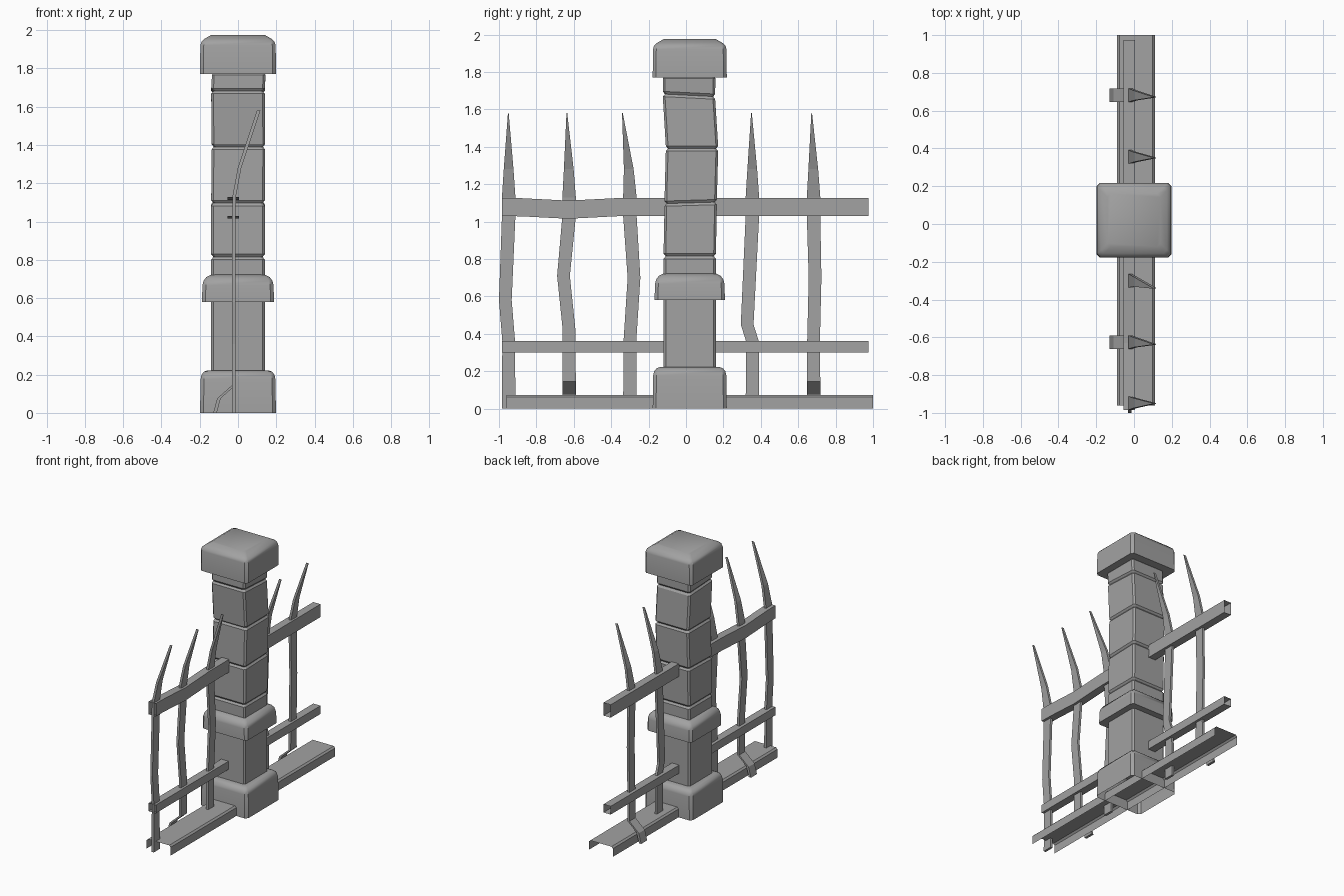
import bpy
import bmesh
import math

cube = bpy.data.objects.get("Cube")
if cube:
    bpy.data.objects.remove(cube, do_unlink=True)

grey = bpy.data.materials.new("stone_grey")
grey.use_nodes = True
grey.diffuse_color = (0.36, 0.36, 0.36, 1)
grey.node_tree.nodes["Principled BSDF"].inputs["Base Color"].default_value = grey.diffuse_color

PILLAR_Y = 0.02


def loft(name, rings, closed=True, caps=(True, True), smooth=None):
    """Skin a row of matching cross-sections."""
    bm = bmesh.new()
    rows = [[bm.verts.new(p) for p in ring] for ring in rings]
    n = len(rows[0])
    for a, b in zip(rows, rows[1:]):
        for i in range(n if closed else n - 1):
            j = (i + 1) % n
            bm.faces.new((a[i], a[j], b[j], b[i]))
    for row, cap in zip((rows[0], rows[-1]), caps):
        if cap:
            bm.faces.new(row)
    bmesh.ops.recalc_face_normals(bm, faces=bm.faces)
    mesh = bpy.data.meshes.new(name)
    bm.to_mesh(mesh)
    bm.free()
    mesh.materials.append(grey)
    obj = bpy.data.objects.new(name, mesh)
    bpy.context.collection.objects.link(obj)
    if smooth:
        mesh.shade_smooth()
        mesh.set_sharp_from_angle(angle=math.radians(smooth))
    return obj


def square(z, half, chamfer=0.012, dx=0.0, dy=0.0, tilt=0.0):
    """Square ring with cut corners, optionally shifted and tilted along y."""
    c = half - chamfer
    pts = [(half, -c), (half, c), (c, half), (-c, half),
           (-half, c), (-half, -c), (-c, -half), (c, -half)]
    return [(x + dx, y + dy + PILLAR_Y, z + tilt * y) for x, y in pts]


def block(name, profile, caps):
    loft(name, [square(z, h, 0.018) for z, h in profile], caps=caps, smooth=40)


# Stone base, collar and cap
block("pillar_base", [(0, 0.198), (0.175, 0.196), (0.2, 0.19), (0.215, 0.178), (0.222, 0.16),
                      (0.222, 0.13)], (False, True))
block("pillar_collar", [(0.58, 0.13), (0.58, 0.188), (0.665, 0.186), (0.69, 0.18), (0.71, 0.165),
                        (0.722, 0.14)], (True, True))
block("pillar_cap", [(1.77, 0.13), (1.77, 0.198), (1.92, 0.197), (1.94, 0.191), (1.955, 0.175),
                     (1.975, 0.14)], (True, True))

# Lower shaft
loft("lower_shaft", [square(0.2, 0.14), square(0.6, 0.14)])

# Upper shaft: weathered courses split by narrow grooves
joints = [(0.7, 0, 0, 0), (0.815, 0, 0, 0), (1.1, 0, 0.005, 0.03),
          (1.39, 0.002, 0.012, 0), (1.675, 0, -0.004, -0.05), (1.78, 0.004, -0.003, 0)]
for k, (low, high) in enumerate(zip(joints, joints[1:])):
    (z0, x0, y0, t0), (z1, x1, y1, t1) = low, high
    rings = [square(z0, 0.129, 0.012, x0, y0, t0), square(z0 + 0.014, 0.14, 0.012, x0, y0, t0),
             square(z1 - 0.014, 0.14, 0.012, x1, y1, t1), square(z1, 0.129, 0.012, x1, y1, t1)]
    loft(f"upper_shaft_course_{k + 1}", rings)

# Kerb: folded channel, open below and at the ends
kerb = [(-0.09, 0), (-0.09, 0.062), (-0.078, 0.074), (0.098, 0.074), (0.11, 0.062), (0.11, 0)]
loft("kerb_channel", [[(x, y, z) for x, z in kerb] for y in (-0.96, 1.0)],
     closed=False, caps=(False, False))


# Hollow rails
def rail(name, height, path):
    rings = [[(-0.055, y, z), (0.005, y, z), (0.005, y, z + height), (-0.055, y, z + height)]
             for y, z in path]
    loft(name, rings, caps=(False, False))


rail("upper_rail", 0.097, [(-0.985, 1.03), (-0.88, 1.028), (-0.63, 1.015), (-0.34, 1.03), (0.975, 1.03)])
rail("lower_rail", 0.062, [(-0.985, 0.3), (0.975, 0.3)])


# Flat bent bars ending in leaning points
def bar(name, y, bends, tip_y, kicked):
    foot = [(-0.12, 0), (-0.1, 0.075), (-0.022, 0.145)] if kicked else [(-0.022, 0)]
    path = [(x, y, z, 0.036) for x, z in foot]
    path += [(-0.022, y + off, z, 0.034) for z, off in bends]
    mid_y = y + (tip_y - y) * 0.15
    path += [(-0.022, y, 1.03, 0.036), (-0.02, y, 1.13, 0.036),
             (0.008, mid_y, 1.28, 0.026), (0.108, tip_y, 1.58, 0.002)]
    t = 0.009
    loft(name, [[(x - t, cy - w, z), (x + t, cy - w, z), (x + t, cy + w, z), (x - t, cy + w, z)]
                for x, cy, z, w in path])


bar("fence_bar_1", -0.948, [(0.36, 0), (0.58, -0.018)], -0.95, False)
bar("fence_bar_2", -0.625, [(0.36, 0), (0.42, 0), (0.71, -0.03)], -0.637, True)
bar("fence_bar_3", -0.3, [(0.36, 0), (0.7, 0.022)], -0.34, False)
bar("fence_bar_4", 0.355, [(0.36, 0), (0.45, -0.028)], 0.35, False)
bar("fence_bar_5", 0.682, [(0.36, 0), (0.7, 0.008)], 0.672, True)
